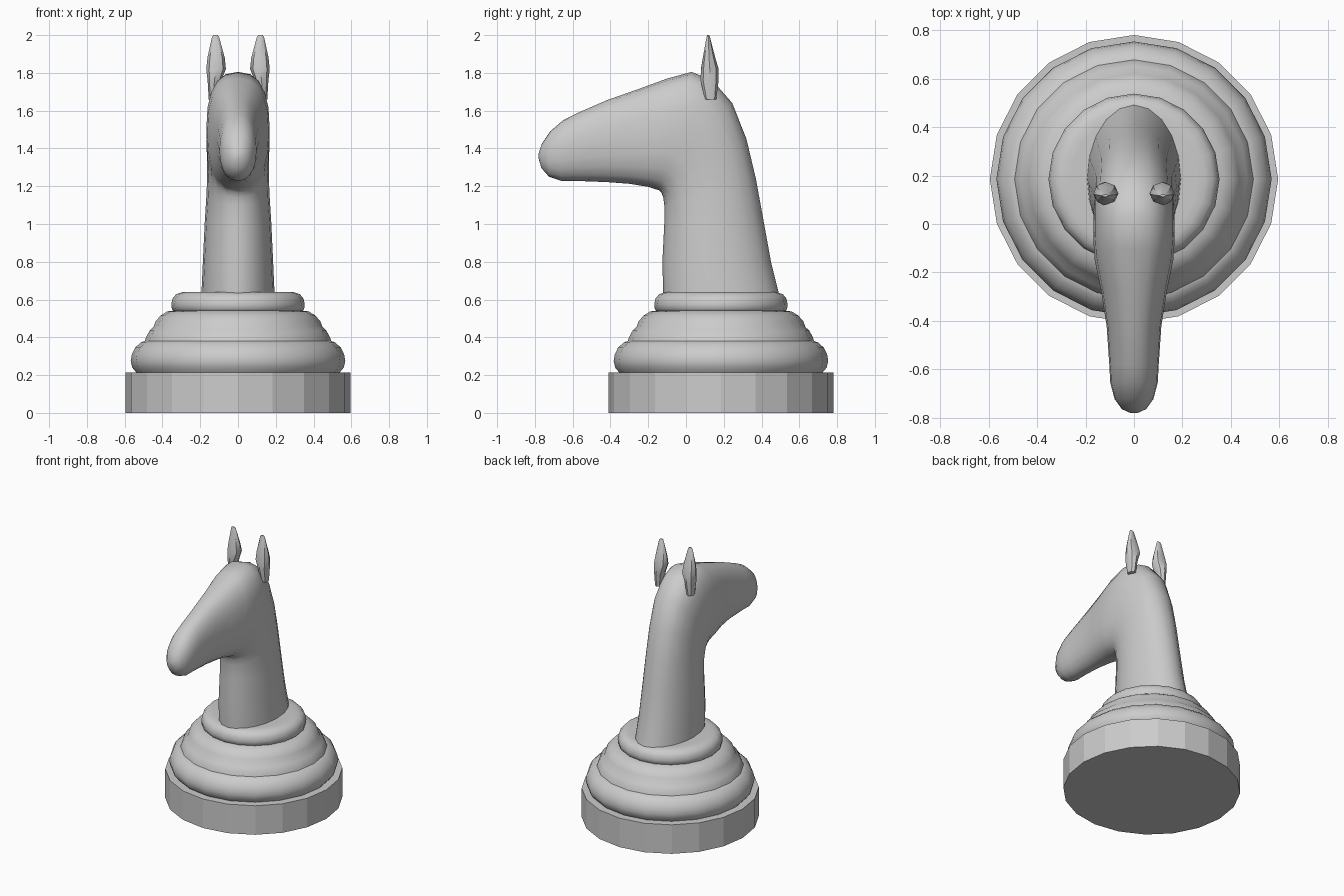
import bpy, bmesh, math

SIDES = 20
BASE_Y = 0.185


def finish(name, rings, angle=None):
    """Skin a list of closed point rings, cap both ends, and make an object."""
    bm = bmesh.new()
    loops = [[bm.verts.new(p) for p in ring] for ring in rings]
    n = len(loops[0])
    for a, b in zip(loops, loops[1:]):
        for i in range(n):
            j = (i + 1) % n
            bm.faces.new((a[i], a[j], b[j], b[i]))
    bm.faces.new(loops[0][::-1])
    bm.faces.new(loops[-1])
    bmesh.ops.recalc_face_normals(bm, faces=bm.faces)
    mesh = bpy.data.meshes.new(name)
    bm.to_mesh(mesh)
    bm.free()
    obj = bpy.data.objects.new(name, mesh)
    bpy.context.collection.objects.link(obj)
    if angle:
        bpy.ops.object.select_all(action='DESELECT')
        obj.select_set(True)
        bpy.context.view_layer.objects.active = obj
        bpy.ops.object.shade_smooth_by_angle(angle=math.radians(angle))
    return obj


def turned(name, profile, angle=None):
    """Lathe a (radius, height) profile about the pedestal axis."""
    turn = [2 * math.pi * i / SIDES for i in range(SIDES)]
    return finish(name, [[(r * math.cos(t), BASE_Y + r * math.sin(t), z) for t in turn]
                         for r, z in profile], angle)


# Pedestal: faceted disc and rounded mouldings
turned("base_disc", [(0.595, 0), (0.595, 0.215)])
turned("lower_moulding", [(0.535, 0.21), (0.56, 0.24), (0.568, 0.275), (0.562, 0.31),
                          (0.545, 0.345), (0.515, 0.372), (0.49, 0.383)], 50)
turned("middle_moulding", [(0.495, 0.375), (0.487, 0.40), (0.468, 0.435), (0.447, 0.455),
                           (0.436, 0.485), (0.41, 0.515), (0.375, 0.537), (0.33, 0.543)], 50)
turned("collar", [(0.335, 0.535), (0.35, 0.55), (0.353, 0.575), (0.347, 0.605),
                  (0.328, 0.628), (0.295, 0.639), (0.26, 0.64)], 50)

# Horse neck and head: front y,z / back y,z / half width / squareness
sections = [
    (-0.120, 0.600, 0.500, 0.60, 0.195, 1.0),
    (-0.125, 0.800, 0.450, 0.80, 0.186, 1.0),
    (-0.115, 1.000, 0.410, 1.02, 0.176, 1.0),
    (-0.115, 1.100, 0.370, 1.24, 0.166, 0.95),
    (-0.120, 1.140, 0.320, 1.45, 0.163, 0.9),
    (-0.130, 1.165, 0.245, 1.64, 0.166, 0.85),
    (-0.145, 1.180, 0.140, 1.76, 0.168, 0.8),
    (-0.165, 1.185, 0.030, 1.805, 0.168, 0.8),
    (-0.200, 1.197, -0.100, 1.77, 0.162, 0.8),
    (-0.300, 1.213, -0.250, 1.715, 0.136, 0.85),
    (-0.420, 1.222, -0.420, 1.655, 0.113, 0.9),
    (-0.580, 1.228, -0.580, 1.585, 0.102, 0.9),
    (-0.660, 1.228, -0.650, 1.55, 0.098, 0.9),
    (-0.725, 1.250, -0.720, 1.49, 0.080, 0.9),
    (-0.765, 1.295, -0.763, 1.425, 0.050, 1.0),
    (-0.780, 1.345, -0.780, 1.375, 0.015, 1.0),
]


def power(v, e):
    return math.copysign(abs(v) ** e, v)


rings = []
for fy, fz, by, bz, w, e in sections:
    ring = []
    for i in range(SIDES):
        t = 2 * math.pi * i / SIDES
        k = (1 + power(math.cos(t), e)) / 2
        ring.append((w * power(math.sin(t), e), fy + (by - fy) * k, fz + (bz - fz) * k))
    rings.append(ring)
finish("horse_head", rings, 60)

# Ears: x centre, y centre, z, x radius, y radius; mirrored left and right
ear = [(0.130, 0.130, 1.66, 0.025, 0.03),
       (0.125, 0.125, 1.76, 0.036, 0.048),
       (0.116, 0.126, 1.82, 0.052, 0.047),
       (0.116, 0.122, 1.88, 0.046, 0.033),
       (0.119, 0.118, 1.99, 0.019, 0.009),
       (0.119, 0.117, 2.00, 0.012, 0.005)]
for side, name in ((1, "right_ear"), (-1, "left_ear")):
    finish(name, [[(side * (x + rx * math.cos(i * math.pi / 4)),
                    y + ry * math.sin(i * math.pi / 4), z) for i in range(8)]
                  for x, y, z, rx, ry in ear], 40)
